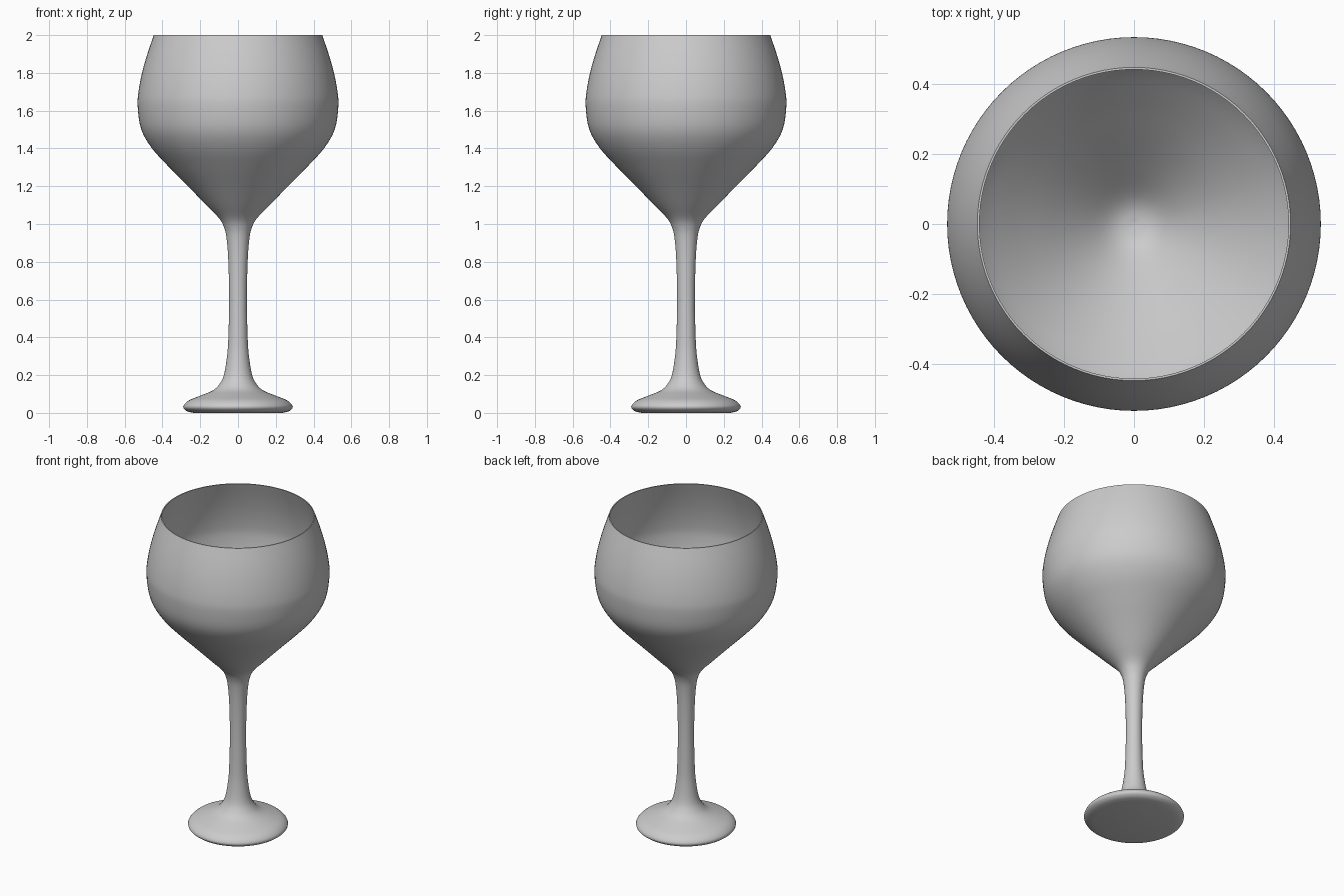
import bpy, bmesh
from math import radians, tau
from mathutils import Vector

if "Cube" in bpy.data.objects:
    bpy.data.objects.remove(bpy.data.objects["Cube"])

SEGMENTS = 96


def smooth_path(points, steps=4):
    """Catmull-Rom curve through (radius, z) points."""
    p = [Vector(q) for q in points]
    p = [2 * p[0] - p[1]] + p + [2 * p[-1] - p[-2]]
    path = []
    for a, b, c, d in zip(p, p[1:], p[2:], p[3:]):
        for i in range(steps):
            t = i / steps
            path.append(0.5 * (2 * b + (c - a) * t + (2 * a - 5 * b + 4 * c - d) * t**2
                               + (3 * b - a - 3 * c + d) * t**3))
    return path + [p[-2]]


def lathe(name, path):
    bm = bmesh.new()
    verts = [bm.verts.new((max(r, 0), 0, z)) for r, z in path]
    edges = [bm.edges.new(pair) for pair in zip(verts, verts[1:])]
    bmesh.ops.spin(bm, geom=verts + edges, axis=(0, 0, 1), cent=(0, 0, 0),
                   angle=tau, steps=SEGMENTS)
    bmesh.ops.remove_doubles(bm, verts=bm.verts, dist=1e-5)
    bmesh.ops.recalc_face_normals(bm, faces=bm.faces)
    mesh = bpy.data.meshes.new(name)
    bm.to_mesh(mesh)
    bm.free()
    obj = bpy.data.objects.new(name, mesh)
    bpy.context.collection.objects.link(obj)
    bpy.context.view_layer.objects.active = obj
    obj.select_set(True)
    bpy.ops.object.shade_smooth_by_angle(angle=radians(45))
    return obj


# Outer silhouette: foot edge, flared foot, slim stem, bowl up to the rim
outer = [(0.235, 0), (0.272, 0.01), (0.29, 0.033), (0.262, 0.065), (0.2, 0.091),
         (0.135, 0.118), (0.1, 0.15), (0.075, 0.2), (0.058, 0.3), (0.051, 0.4),
         (0.047, 0.6), (0.051, 0.8), (0.06, 0.92), (0.073, 0.98), (0.1, 1.03),
         (0.168, 1.1), (0.265, 1.2), (0.364, 1.3), (0.455, 1.4), (0.512, 1.5),
         (0.531, 1.62), (0.527, 1.7), (0.508, 1.8), (0.48, 1.9), (0.446, 2.0)]

# Inside of the bowl: thin wall down to a small rounded bottom
inner = [(0.44, 2.0), (0.474, 1.9), (0.502, 1.8), (0.521, 1.7), (0.525, 1.62),
         (0.506, 1.5), (0.448, 1.405), (0.357, 1.306), (0.258, 1.206),
         (0.16, 1.107), (0.09, 1.04), (0.045, 1.012), (0, 1.003)]

# Wine glass as one closed lathed body
lathe("wine_glass", [Vector((0, 0))] + smooth_path(outer) + smooth_path(inner))
